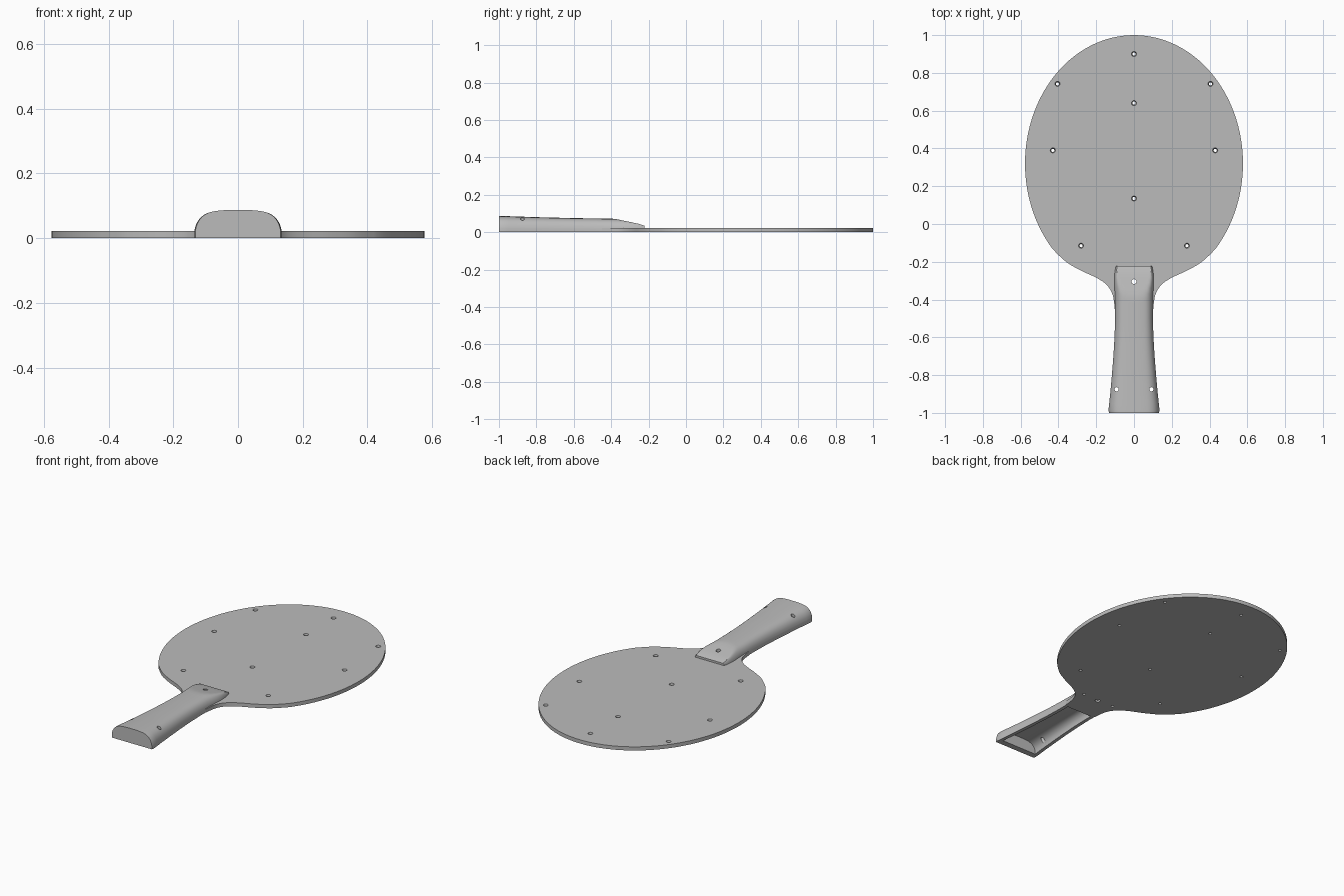
import bpy, bmesh, math
from mathutils import Matrix

cube = bpy.data.objects.get("Cube")
if cube:
    bpy.data.objects.remove(cube, do_unlink=True)

grey = bpy.data.materials.new("matte_grey")
grey.use_nodes = True
grey.diffuse_color = (0.5, 0.5, 0.5, 1)
grey.node_tree.nodes["Principled BSDF"].inputs["Base Color"].default_value = (0.5, 0.5, 0.5, 1)

THICK = 0.022      # blade thickness
NECK = -0.45       # where the blade ends under the handle
TIP = -0.222       # handle end on the blade


def make_object(name, bm):
    bmesh.ops.recalc_face_normals(bm, faces=bm.faces)
    mesh = bpy.data.meshes.new(name)
    bm.to_mesh(mesh)
    bm.free()
    obj = bpy.data.objects.new(name, mesh)
    bpy.context.collection.objects.link(obj)
    mesh.materials.append(grey)
    return obj


def cut(obj, cutter):
    """Subtract the cutter, bake the result and drop the cutter."""
    cutter.hide_render = True
    mod = obj.modifiers.new("cut", "BOOLEAN")
    mod.operation, mod.solver, mod.object = "DIFFERENCE", "EXACT", cutter
    bpy.context.view_layer.update()
    graph = bpy.context.evaluated_depsgraph_get()
    mesh = bpy.data.meshes.new_from_object(obj.evaluated_get(graph))
    obj.modifiers.clear()
    obj.data = mesh
    bpy.data.objects.remove(cutter, do_unlink=True)


def add_drill(bm, x, y, z0, z1, r0, r1):
    bmesh.ops.create_cone(bm, cap_ends=True, segments=20, radius1=r0, radius2=r1, depth=z1 - z0,
                          matrix=Matrix.Translation((x, y, (z0 + z1) / 2)))


def interp(table, y):
    for (a, va), (b, vb) in zip(table, table[1:]):
        if y <= b:
            return va + (vb - va) * max(0, (y - a) / (b - a))
    return table[-1][1]


def smooth_path(pts, steps=5):
    """Catmull-Rom through the points."""
    out = []
    for i in range(len(pts) - 1):
        p = [pts[max(0, min(len(pts) - 1, i + k))] for k in (-1, 0, 1, 2)]
        for s in range(steps):
            t = s / steps
            out.append(tuple(0.5 * (2 * b + (c - a) * t + (2 * a - 5 * b + 4 * c - d) * t * t
                                    + (3 * b - a - 3 * c + d) * t ** 3) for a, b, c, d in zip(*p)))
    return out + [pts[-1]]


# Blade: elliptical head with a filleted neck
half = []
for i in range(1, 41):
    a = math.radians(90 - 132 * i / 40)
    half.append((0.577 * math.cos(a), 0.32 + 0.68 * math.sin(a)))
half = half[:-1] + smooth_path([half[-1], (0.36, -0.2), (0.28, -0.247), (0.2, -0.284),
                                (0.145, -0.322), (0.113, -0.375), (0.102, NECK)])
outline = [(0, 1)] + half + [(-x, y) for x, y in reversed(half)]
bm = bmesh.new()
face = bm.faces.new([bm.verts.new((x, y, 0)) for x, y in outline])
ext = bmesh.ops.extrude_face_region(bm, geom=[face])
bmesh.ops.translate(bm, vec=(0, 0, THICK), verts=[v for v in ext["geom"] if isinstance(v, bmesh.types.BMVert)])
blade = make_object("blade", bm)

# Countersunk holes in the blade, plus the mounting holes under the handle
bm = bmesh.new()
holes = [(0, 0.9), (0, 0.64), (0, 0.135)]
for s in (-1, 1):
    holes += [(s * 0.405, 0.742), (s * 0.43, 0.39), (s * 0.28, -0.115)]
    add_drill(bm, s * 0.1, -0.3, -0.01, 0.015, 0.008, 0.008)
for x, y in holes:
    add_drill(bm, x, y, -0.01, THICK + 0.01, 0.006, 0.016)
add_drill(bm, 0, -0.305, -0.01, THICK + 0.01, 0.014, 0.014)
cut(blade, make_object("blade_drills", bm))

# Handle: half-round section lofted along a flared length
WIDTH = [(-1, 0.132), (-0.985, 0.135), (-0.9, 0.126), (-0.8, 0.117), (-0.7, 0.109), (-0.6, 0.103),
         (-0.5, 0.1), (-0.4, 0.1), (-0.3, 0.106), (-0.25, 0.102), (TIP, 0.096)]
HEIGHT = [(-1, 0.087), (-0.8, 0.08), (-0.6, 0.075), (-0.4, 0.072)]
RAMP = [(-0.42, 0.075), (-0.37, 0.069), (-0.25, 0.044), (TIP, 0.034)]
ARCH = smooth_path([(1, 0.25), (0.95, 0.52), (0.83, 0.77), (0.63, 0.93), (0.32, 0.99), (0, 1)], 3)


def loft(stations, wall=0.0):
    """Stations are (y, base z); a wall shrinks the section to its inner skin."""
    bm, rings = bmesh.new(), []
    for y, base in stations:
        w = interp(WIDTH, y) - wall
        h = interp(HEIGHT, y) - wall
        limit = interp(RAMP, y) if y > -0.42 else 1
        arch = [(w * u, min(h * v, limit)) for u, v in ARCH]
        section = [(w, base)] + arch + [(-x, z) for x, z in reversed(arch[:-1])] + [(-w, base)]
        rings.append([bm.verts.new((x, y, z)) for x, z in section])
    n = len(rings[0])
    for a, b in zip(rings, rings[1:]):
        for i in range(n):
            bm.faces.new((a[i], a[(i + 1) % n], b[(i + 1) % n], b[i]))
    bm.faces.new(rings[0])
    bm.faces.new(rings[-1])
    return bm


lower = [-1, -0.985] + [-0.95 + 0.05 * i for i in range(10)]
upper = [NECK + 0.0005, -0.42, -0.395, -0.37, -0.34, -0.31, -0.28, -0.25, TIP]
handle = make_object("handle", loft([(y, 0) for y in lower] + [(NECK, 0)] + [(y, 0.01) for y in upper]))

# Hollow underside
cavity = [-0.965] + [-0.95 + 0.05 * i for i in range(10)] + [NECK - 0.01]
cut(handle, make_object("handle_cavity", loft([(y, -0.02) for y in cavity], 0.02)))

# Screw holes through the handle
bm = bmesh.new()
add_drill(bm, 0, -0.305, 0, 0.1, 0.013, 0.013)
for s in (-1, 1):
    add_drill(bm, s * 0.092, -0.875, 0.005, 0.12, 0.011, 0.011)
cut(handle, make_object("handle_drills", bm))

# Smooth curved sides with sharp rims
for obj in (blade, handle):
    bpy.ops.object.select_all(action="DESELECT")
    obj.select_set(True)
    bpy.context.view_layer.objects.active = obj
    bpy.ops.object.shade_smooth_by_angle(angle=math.radians(30))
